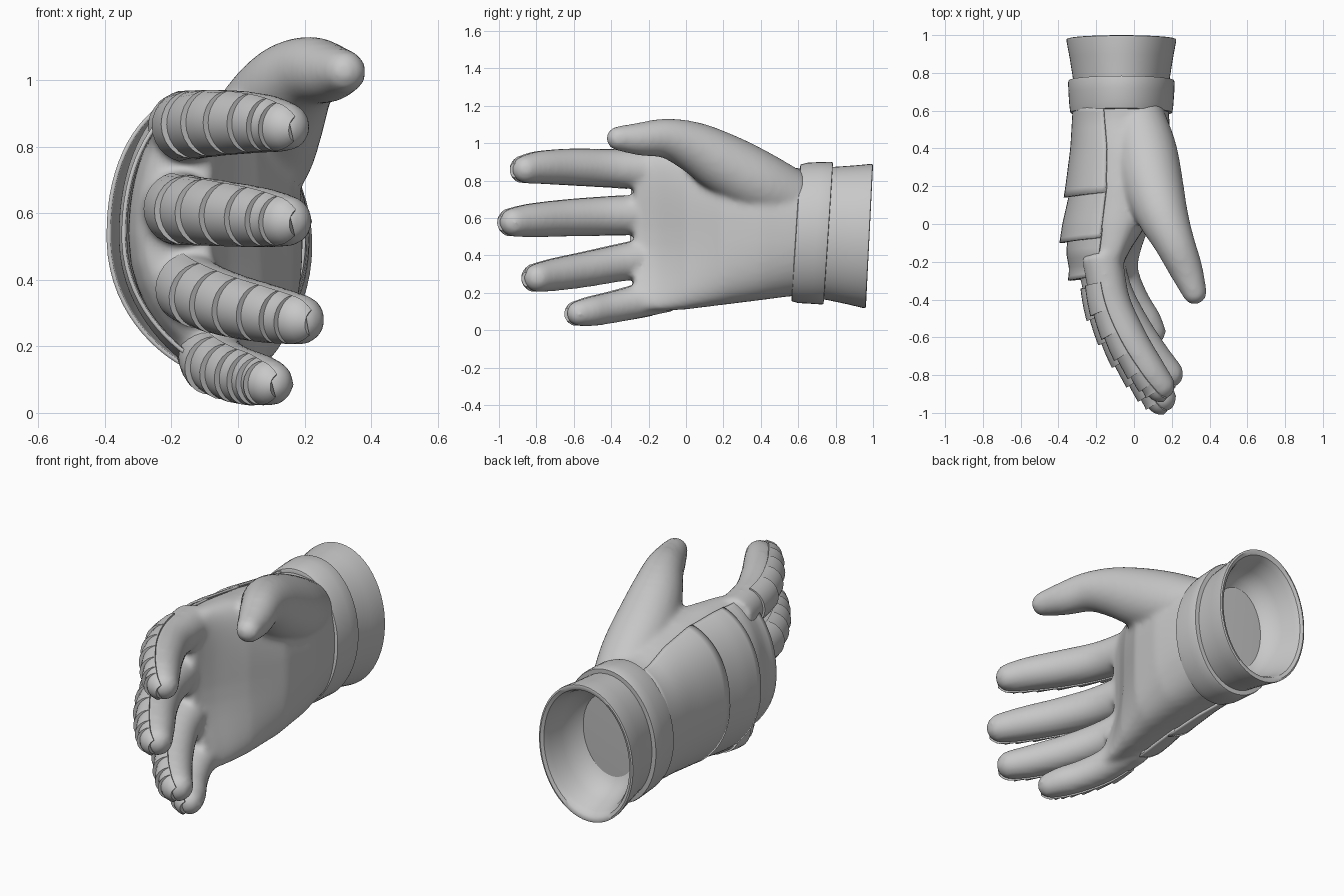
import bpy, math
from mathutils import Vector

if "Cube" in bpy.data.objects:
    bpy.data.objects.remove(bpy.data.objects["Cube"])

glove = bpy.data.materials.new("glove_grey")
glove.diffuse_color = (0.58, 0.58, 0.58, 1)
glove.use_nodes = True
glove.node_tree.nodes["Principled BSDF"].inputs["Base Color"].default_value = glove.diffuse_color


def make(name, verts, faces, angle=40):
    me = bpy.data.meshes.new(name)
    me.from_pydata([tuple(v) for v in verts], [], faces)
    me.materials.append(glove)
    ob = bpy.data.objects.new(name, me)
    bpy.context.collection.objects.link(ob)
    bpy.ops.object.select_all(action='DESELECT')
    ob.select_set(True)
    bpy.context.view_layer.objects.active = ob
    bpy.ops.object.mode_set(mode='EDIT')
    bpy.ops.mesh.select_all(action='SELECT')
    bpy.ops.mesh.normals_make_consistent(inside=False)
    bpy.ops.object.mode_set(mode='OBJECT')
    bpy.ops.object.shade_smooth_by_angle(angle=math.radians(angle))
    return ob


def loft(rings, closed=True, caps=True, base=0):
    """Quads between successive rings, with optional end caps."""
    n = len(rings[0])
    verts = [p for r in rings for p in r]
    faces = []
    for i in range(len(rings) - 1):
        for j in range(n if closed else n - 1):
            k = (j + 1) % n
            faces.append([base + q for q in (i*n + j, i*n + k, (i+1)*n + k, (i+1)*n + j)])
    if caps:
        faces.append([base + j for j in range(n)])
        faces.append([base + len(verts) - 1 - j for j in range(n)])
    return verts, faces


def add(store, part):
    store[0].extend(part[0])
    store[1].extend(part[1])


# Palm sections: y, centre x, centre z, radius x, radius z, bend
PALM = [(0.64, -0.065, 0.525, 0.245, 0.34, 0.0), (0.55, -0.06, 0.525, 0.248, 0.345, 0.01),
        (0.40, -0.055, 0.535, 0.25, 0.375, 0.03), (0.20, -0.075, 0.54, 0.24, 0.405, 0.06),
        (0.00, -0.13, 0.535, 0.20, 0.425, 0.10), (-0.15, -0.18, 0.53, 0.15, 0.43, 0.13),
        (-0.24, -0.19, 0.53, 0.115, 0.41, 0.14)]


def palm_point(y, ang, off=0.0):
    y = min(max(y, PALM[-1][0]), PALM[0][0])
    for a, b in zip(PALM, PALM[1:]):
        if y >= b[0]:
            t = (a[0] - y) / (a[0] - b[0])
            _, cx, cz, rx, rz, bend = [p + (q - p)*t for p, q in zip(a, b)]
            break
    c, s = math.cos(ang), math.sin(ang)
    u = math.copysign(abs(c)**0.87, c)
    w = math.copysign(abs(s)**0.87, s)
    k = bend * w * w * (0.5 if w > 0 else 1.3)
    return Vector((cx + (rx + off)*u + k, y, cz + (rz + off*0.5)*w))


# Digit paths: x, y, z, radius
FINGERS = {
    "index": [(-0.17, -0.16, 0.855, 0.11), (-0.125, -0.4, 0.865, 0.103), (-0.035, -0.6, 0.872, 0.1),
              (0.075, -0.77, 0.87, 0.09), (0.142, -0.855, 0.86, 0.077)],
    "middle": [(-0.20, -0.16, 0.62, 0.11), (-0.145, -0.42, 0.61, 0.105), (-0.05, -0.63, 0.6, 0.1),
               (0.07, -0.815, 0.587, 0.092), (0.147, -0.92, 0.577, 0.079)],
    "ring": [(-0.18, -0.12, 0.40, 0.11), (-0.11, -0.35, 0.36, 0.1), (-0.015, -0.53, 0.325, 0.095),
             (0.1, -0.695, 0.297, 0.088), (0.186, -0.792, 0.28, 0.078)],
    "little": [(-0.095, -0.08, 0.2, 0.10), (-0.062, -0.27, 0.15, 0.09), (0.0, -0.41, 0.118, 0.084),
               (0.062, -0.505, 0.1, 0.08), (0.1, -0.57, 0.09, 0.07)]}
THUMB = [(0.01, 0.56, 0.705, 0.155), (0.055, 0.39, 0.785, 0.172), (0.095, 0.22, 0.88, 0.165),
         (0.15, 0.05, 0.975, 0.138), (0.215, -0.1, 1.025, 0.108), (0.275, -0.24, 1.022, 0.09),
         (0.32, -0.36, 1.025, 0.067)]


def sample(path, t):
    """Catmull-Rom position and radius, t from 0 to 1."""
    n = len(path) - 1
    i = min(int(t*n), n - 1)
    f = t*n - i
    p = [Vector(path[min(max(i + d, 0), n)]) for d in (-1, 0, 1, 2)]
    return 0.5*(2*p[1] + (p[2] - p[0])*f + (2*p[0] - 5*p[1] + 4*p[2] - p[3])*f*f
                + (3*p[1] - p[0] - 3*p[2] + p[3])*f**3)


def frame(path, t):
    v = sample(path, t)
    tan = (sample(path, min(t + 0.02, 1)) - sample(path, max(t - 0.02, 0))).xyz.normalized()
    out = tan.cross(Vector((0, 0, 1))).normalized()
    if out.x > 0:
        out = -out
    up = out.cross(tan).normalized()
    if up.z < 0:
        up = -up
    return v.xyz, v.w, tan, out, up


def ring(c, r, out, up, n=24):
    return [c + r*(out*math.cos(a) + up*math.sin(a)) for a in [2*math.pi*k/n for k in range(n)]]


def digit(path):
    rings = []
    for k in range(21):
        c, r, tan, out, up = frame(path, k/20)
        rings.append(ring(c, r, out, up))
    for a in (25, 50, 70, 84):
        a = math.radians(a)
        rings.append(ring(c + tan*r*math.sin(a), r*math.cos(a), out, up))
    return rings


# Hand: palm, fingers and thumb fused into one soft skin
hand = ([], [])
ys = [0.64 - 0.04*k for k in range(23)]
rings = [[palm_point(y, 2*math.pi*k/40) for k in range(40)] for y in ys]
mid = sum(rings[-1], Vector()) / 40
rings.append([mid + (p - mid)*0.85 + Vector((0, -0.035, 0)) for p in rings[-1]])
add(hand, loft(rings))
for path in list(FINGERS.values()) + [THUMB]:
    add(hand, loft(digit(path), base=len(hand[0])))
ob = make("hand", *hand, angle=180)
m = ob.modifiers.new("fuse", 'REMESH')
m.mode = 'VOXEL'
m.voxel_size = 0.014
m.use_smooth_shade = True
m = ob.modifiers.new("soften", 'SMOOTH')
m.factor = 0.5
m.iterations = 14

# Overlapping plates over the back of the hand: start y, end y, start and end lift
for i, (y0, y1, l0, l1) in enumerate([(-0.02, -0.27, 0.006, 0.035), (0.22, -0.07, 0.006, 0.055),
                                      (0.63, 0.17, 0.004, 0.043)]):
    rings = []
    for k in range(13):
        t = k/12
        row = []
        for j in range(33):
            e = j/16 - 1
            a = math.radians(181 + 71*e)
            y = y0 + (y1 - y0)*t - 0.03*t*math.cos(a)**2
            p = palm_point(y, a, 0.004 + (l0 + (l1 - l0)*t)*(1 - 0.75*abs(e)**3))
            p.y = y
            row.append(p)
        rings.append(row)
    ob = make("back_plate_%d" % (i + 1), *loft(rings, closed=False, caps=False))
    m = ob.modifiers.new("thickness", 'SOLIDIFY')
    m.thickness = 0.012
    m.offset = 0

# Stepped plates along the back of each finger, flush at their side edges
def plate_row(c, r, lift, half, out, up, tan=Vector(), b=0.0):
    row = []
    for top in (1, 0):
        for j in range(13):
            e = (j/6 - 1) * (1 if top else -1)
            a = math.radians(half*e)
            rr = r + (0.005 + lift*(1 - e*e) if top else -0.014)
            row.append(c + rr*(tan*math.sin(b)
                               + math.cos(b)*(out*math.cos(a) + up*math.sin(a))))
    return row


for name, path in FINGERS.items():
    store = ([], [])
    for s in range(6):
        t0, t1 = 0.16 + 0.84*s/6, 0.16 + 0.84*(s + 1)/6
        rings = []
        for k in range(6):
            t = t0 + (t1 - t0)*k/5
            c, r, tan, out, up = frame(path, t)
            rings.append(plate_row(c, r, 0.004 + 0.018*k/5, 76 - 14*t, out, up))
        add(store, loft(rings, base=len(store[0])))
    # rounded nail plate at the tip
    c, r, tan, out, up = frame(path, 1)
    rings = [plate_row(c, r, 0.006, 62, out, up, tan, math.radians(d)) for d in (0, 15, 30, 45, 58)]
    add(store, loft(rings, base=len(store[0])))
    make(name + "_finger_plates", *store, angle=35)


def cuff(name, profile, tilt):
    """Tilted oval tube from (y, radius x, radius z) points."""
    rings = []
    for y, rx, rz in profile:
        rings.append([])
        for k in range(56):
            a = 2*math.pi*k/56
            z = rz*math.sin(a)
            rings[-1].append(Vector((-0.067 + rx*math.cos(a), y + tilt*(z - 0.38),
                                     0.52 - 0.07*max(0, y - 0.75) + z)))
    make(name, *loft(rings))


# Wrist band and hollow sleeve
cuff("wrist_band", [(0.62, 0.22, 0.32), (0.612, 0.262, 0.355), (0.615, 0.27, 0.366), (0.65, 0.275, 0.375),
                    (0.72, 0.28, 0.379), (0.775, 0.282, 0.381), (0.785, 0.279, 0.378), (0.787, 0.25, 0.34)], 0.066)
cuff("sleeve", [(0.72, 0.248, 0.347), (0.80, 0.258, 0.357), (0.90, 0.274, 0.371), (0.985, 0.29, 0.385),
                (0.997, 0.29, 0.385), (1.0, 0.281, 0.375), (0.992, 0.264, 0.355), (0.96, 0.25, 0.338),
                (0.88, 0.232, 0.315), (0.81, 0.2, 0.28), (0.765, 0.15, 0.21), (0.745, 0.08, 0.11),
                (0.74, 0.01, 0.014)], 0.05)
